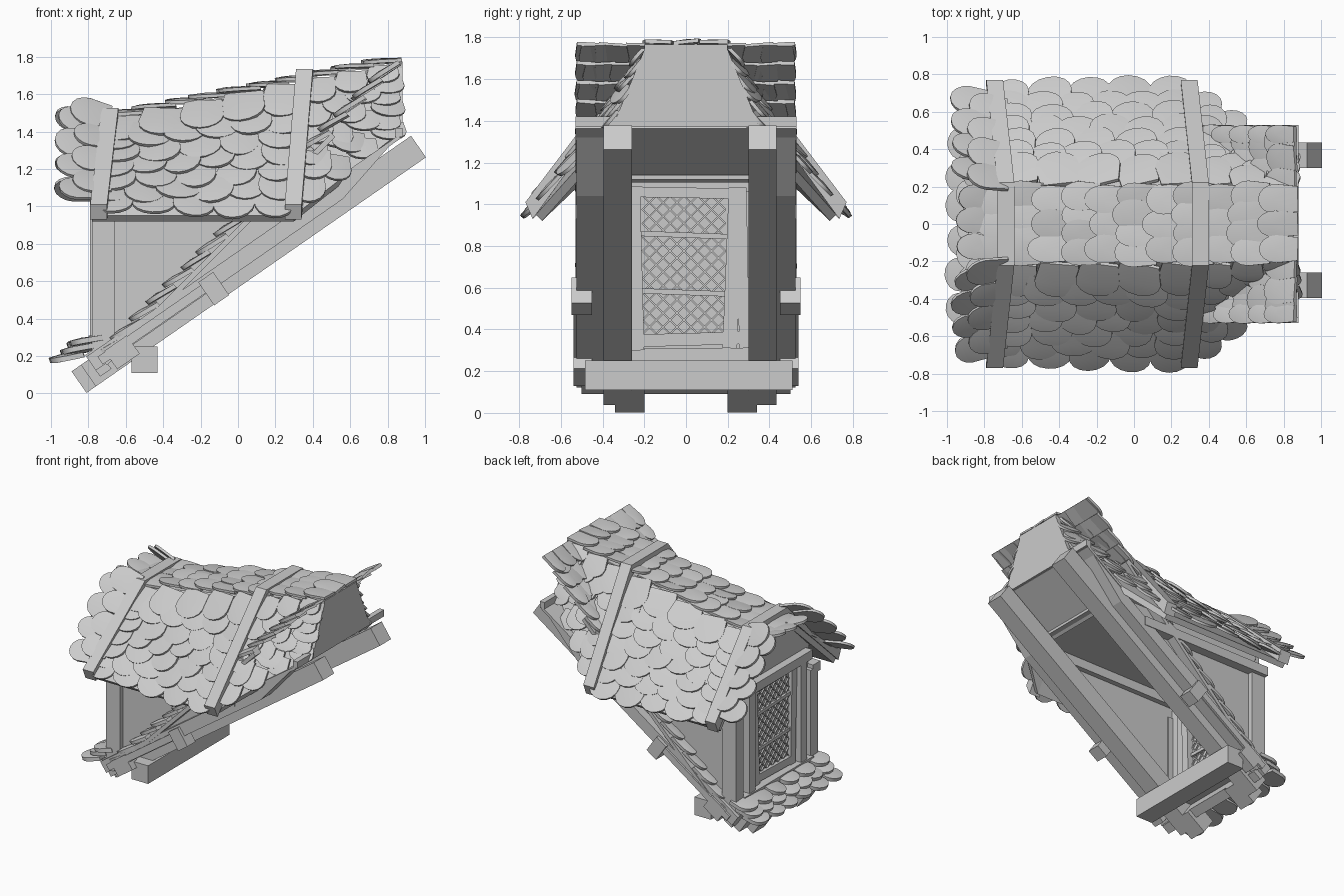
import bpy, bmesh, math, random
from mathutils import Vector as V

random.seed(4)
cube = bpy.data.objects.get("Cube")
if cube:
    bpy.data.objects.remove(cube, do_unlink=True)

mat = bpy.data.materials.new("weathered_grey")
mat.use_nodes = True
GREY = (0.6, 0.6, 0.6, 1)
mat.diffuse_color = GREY
mat.node_tree.nodes["Principled BSDF"].inputs["Base Color"].default_value = GREY


def finish(name, bm, smooth=False):
    bmesh.ops.recalc_face_normals(bm, faces=bm.faces)
    me = bpy.data.meshes.new(name)
    bm.to_mesh(me)
    bm.free()
    me.materials.append(mat)
    ob = bpy.data.objects.new(name, me)
    bpy.context.collection.objects.link(ob)
    if smooth:
        bpy.ops.object.select_all(action='DESELECT')
        ob.select_set(True)
        bpy.context.view_layer.objects.active = ob
        bpy.ops.object.shade_smooth_by_angle(angle=math.radians(35))


def loft(name, rings):
    """Skin a list of equal point rings."""
    bm = bmesh.new()
    vs = [[bm.verts.new(p) for p in ring] for ring in rings]
    n = len(vs[0])
    for a, b in zip(vs, vs[1:]):
        for i in range(n):
            j = (i + 1) % n
            bm.faces.new((a[i], a[j], b[j], b[i]))
    bm.faces.new(vs[0])
    bm.faces.new(vs[-1])
    finish(name, bm)


def prism(name, pts, vec):
    loft(name, [pts, [V(p) + V(vec) for p in pts]])


def box(name, x0, x1, y0, y1, z0, z1):
    prism(name, [(x0, y0, z0), (x1, y0, z0), (x1, y1, z0), (x0, y1, z0)], (0, 0, z1 - z0))


# Rafter line that the frame follows
DIR = V((1, 0, 0.694)).normalized()
NOR = V((-DIR.z, 0, DIR.x))


def on_slope(x, off=0):
    return V((x, 0, 0.06 + (x + 0.85) * 0.694)) + NOR * off


def slope_box(name, x0, x1, y0, y1, off, thick, point=0.0):
    lo, hi = off - thick / 2, off + thick / 2
    pts = [on_slope(x0, lo), on_slope(x1 - point, lo), on_slope(x1, hi), on_slope(x0, hi)]
    prism(name, [p + V((0, y0, 0)) for p in pts], (0, y1 - y0, 0))


# One rounded, slightly domed shingle
def shingle(bm, top, down, normal, w, length, lift=0.028, h=0.018):
    down = down.normalized()
    side = down.cross(normal).normalized()
    nor = side.cross(down).normalized()
    w *= random.uniform(0.92, 1.08)
    length *= random.uniform(0.92, 1.08)
    twist, jig = random.uniform(-0.13, 0.13), random.uniform(0, 0.008)
    side = (side + nor * twist).normalized()
    out = [(-w * 0.42, 0), (w * 0.42, 0)]
    for i in range(9):
        a = math.pi * i / 8
        out.append((w / 2 * math.cos(a), length * (0.55 + 0.45 * math.sin(a))))

    def at(s, t, n):
        return top + side * s + down * t + nor * (n + (lift + jig) * t / length)
    lower = [bm.verts.new(at(s, t, 0)) for s, t in out]
    upper = [bm.verts.new(at(s, t, h)) for s, t in out]
    peak = bm.verts.new(at(0, length * 0.6, h + 0.008))
    n = len(out)
    bm.faces.new(lower)
    for i in range(n):
        j = (i + 1) % n
        bm.faces.new((lower[i], lower[j], upper[j], upper[i]))
        bm.faces.new((upper[i], upper[j], peak))


# Staggered rows of shingles on a surface f(u, v), v running down;
# each shingle covers a fixed share of the slope below it
def rows(bm, f, hint, cols, count, w, share, last):
    for r in range(count):
        v = last * r / count
        k = cols + r % 2
        for c in range(k):
            u = (c + 0.5) / k
            down = f(u, 1) - f(u, 0)
            nor = (f(u + 0.02, v) - f(u, v)).cross(down).normalized()
            if nor.dot(V(hint)) < 0:
                nor = -nor
            shingle(bm, f(u, v) + nor * 0.005, down, nor, w, share * down.length)


def ridge(x, y=0.2):
    return V((x, y, 1.44 + (x + 0.75) * 0.2))


def patch(a, b, c, d):
    return lambda u, v: a.lerp(b, u).lerp(d.lerp(c, u), v)


def flip(p, s):
    return V((p[0], p[1] * s, p[2]))


# Roof: sloping top, two steep sides, tail ends past the rear strap
tiles = bmesh.new()
top = patch(ridge(0.88, -0.2), ridge(0.88), ridge(-0.78), ridge(-0.78, -0.2))
rows(tiles, top, (0, 0, 1), 3, 11, 0.155, 0.13, 1.0)
prism("roof_top_deck", [top(0, 0), top(1, 0), top(1, 1), top(0, 1)], (0, 0, -0.04))
for s in (1, -1):
    eave_f, eave_b, tail = V((-0.78, 0.72, 0.95)), V((0.3, 0.72, 0.95)), V((0.87, 0.32, 1.4))
    main = patch(*[flip(p, s) for p in (ridge(-0.72), ridge(0.36), eave_b, eave_f)])
    rear = patch(*[flip(p, s) for p in (ridge(0.36), ridge(0.86, 0.17), tail, eave_b)])
    rows(tiles, main, (0, s, 1), 5, 7, 0.23, 0.27, 0.9)
    rows(tiles, rear, (0, s, 1), 3, 6, 0.18, 0.25, 0.9)
    for nm, f in (("roof_side_deck", main), ("roof_tail_deck", rear)):
        prism(nm, [f(0, 0), f(1, 0), f(1, 1), f(0, 1)], (0, -0.03 * s, -0.03))
    # Shingles fanned out over the front rake, in two layers
    for i in range(4):
        for x0, v in ((-0.76, 0.1), (-0.68, 0.02)):
            p = main(0, v + i * 0.235) + V((0, 0.02 * s, 0.03))
            p.x = x0
            shingle(tiles, p, V((-1, 0.05 * s, 0.15 - 0.06 * i)), V((0, 0.67 * s, 0.74)), 0.18, 0.21)
for y in (-0.12, 0.02, 0.14):
    shingle(tiles, ridge(-0.74, y), V((-1, 0, 0.12)), V((0, 0, 1)), 0.15, 0.21)
finish("roof_shingles", tiles, True)

# Valley shingles where the dormer meets the main roof
valley = bmesh.new()
for s in (1, -1):
    def vp(x, y):
        return V((x, y * s, x + 0.89))
    prism("valley_strip", [vp(-0.72, 0.45), vp(0.5, 0.45), vp(0.5, 0.53), vp(-0.72, 0.53)], (0.02, 0, -0.02))
    for i in range(17):
        x = 0.87 - i * 0.092
        shingle(valley, vp(x, 0.48), V((-1, 0, -1)), V((-1, 0, 1)), 0.1, 0.18, 0.04, 0.024)
        for y in ((0.29, 0.41) if i % 2 else (0.22, 0.35, 0.44)):
            if x > 0.55 + (0.4 - y):
                shingle(valley, vp(x, y), V((-1, 0, -1)), V((-1, 0, 1)), 0.16, 0.18, 0.035)
finish("valley_shingles", valley, True)

# Skirt of shingles below the window
skirt = bmesh.new()
for x, z, n in ((-0.73, 0.28, 6), (-0.77, 0.235, 7), (-0.83, 0.195, 6)):
    for i in range(n):
        y = -0.44 + 0.88 * i / (n - 1)
        shingle(skirt, V((x, y, z)), V((-1, random.uniform(-.2, .2), -0.35)), V((-0.4, 0, 1)), 0.17, 0.17, 0.02, 0.028)
finish("window_skirt_shingles", skirt, True)

# Straps bent over the roof
for name, xe, xr in (("front_strap", -0.745, -0.685), ("rear_strap", 0.295, 0.355)):
    rz = ridge(xr).z
    rings = []
    for x, y, z, oy, oz in ((xe, 0.735, 0.93, 0.035, 0.08), (xr, 0.2, rz, 0.022, 0.072),
                            (xr, -0.2, rz, -0.022, 0.072), (xe, -0.735, 0.93, -0.035, 0.08)):
        rings.append([(x - 0.045, y, z), (x + 0.045, y, z),
                      (x + 0.045, y + oy, z + oz), (x - 0.045, y + oy, z + oz)])
    loft(name, rings)

# Rear end cap, sill, soffit and the ceiling inside
prism("rear_end_cap", [(0.85, -0.34, 1.4), (0.85, 0.34, 1.4), (0.85, 0.2, 1.74), (0.85, -0.2, 1.74)], (0.03, 0, 0))
box("rear_sill", 0.84, 0.88, -0.53, 0.53, 1.37, 1.42)
slope_box("rear_soffit", 0.55, 0.92, -0.53, 0.53, 0.1, 0.02)
box("ceiling", -0.71, 0.56, -0.43, 0.43, 1.12, 1.14)

# Side frames, walls and posts
for s, side in ((1, "left"), (-1, "right")):
    def sy(a, b):
        return sorted((a * s, b * s))
    mid = 0.02 + 0.347 * s
    slope_box(side + "_rafter", -0.8, 0.965, mid - 0.068, mid + 0.068, 0, 0.14)
    slope_box(side + "_outer_board", -0.76, 0.86, *sy(0.39, 0.525), 0.045, 0.09, 0.3)
    slope_box(side + "_foot", -0.85, -0.7, *sy(0.2, 0.34), 0, 0.14)
    slope_box(side + "_lower_strip", -0.72, -0.16, *sy(0.5, 0.54), 0.03, 0.05)
    slope_box(side + "_upper_clamp", -0.17, -0.09, *sy(0.45, 0.55), 0.0, 0.15)
    slope_box(side + "_lower_clamp", -0.68, -0.56, *sy(0.45, 0.54), 0.0, 0.12)
    a, b = sy(0.42, 0.46)
    prism(side + "_wall", [(-0.72, a, 0.2), (0.52, a, 1.02), (0.52, a, 1.12), (-0.72, a, 1.12)], (0, b - a, 0))
    box(side + "_corner_post", -0.78, -0.66, *sy(0.41, 0.5), 0.18, 0.97)
    box(side + "_wall_plate", -0.78, 0.34, *sy(0.44, 0.53), 0.93, 1.0)
    box(side + "_inner_plate", -0.7, 0.5, *sy(0.38, 0.43), 1.05, 1.12)
    box(side + "_front_panel", -0.73, -0.7, *sy(0.26, 0.45), 0.2, 1.1)
    box(side + "_window_post", -0.79, -0.69, *sy(0.28, 0.35), 0.27, 1.06)
box("cross_beam", -0.57, -0.43, -0.485, 0.51, 0.11, 0.25)
slope_box("front_cross_board", -0.76, -0.7, -0.5, 0.5, 0.03, 0.14)

# Front gable, sill and header
prism("front_gable", [(-0.73, -0.46, 1.07), (-0.73, 0.46, 1.07), (-0.73, 0.46, 1.16),
                      (-0.73, 0.2, 1.41), (-0.73, -0.2, 1.41), (-0.73, -0.46, 1.16)], (0.03, 0, 0))
box("window_header", -0.79, -0.68, -0.42, 0.42, 1.06, 1.13)
box("window_sill", -0.8, -0.68, -0.42, 0.42, 0.22, 0.31)

# Window: crooked inner frame, pane, bars and diagonal lattice
box("window_pane", -0.725, -0.715, -0.27, 0.28, 0.31, 1.06)


def board(name, p, q, w, x0=-0.755, x1=-0.665):
    p, q = V((x0, *p)), V((x0, *q))
    n = (q - p).cross(V((1, 0, 0))).normalized() * w / 2
    prism(name, [p - n, q - n, q + n, p + n], (x1 - x0, 0, 0))


board("frame_right", (-0.23, 0.3), (-0.25, 1.08), 0.06)
board("frame_left", (0.21, 0.31), (0.24, 1.08), 0.07)
board("frame_left_outer", (0.28, 0.31), (0.265, 1.08), 0.05)
board("frame_bottom", (-0.26, 0.345), (0.28, 0.36), 0.06)
board("frame_top", (-0.26, 1.06), (0.28, 1.05), 0.05)
for z in (0.575, 0.85):
    board("window_bar", (-0.22, z + 0.01), (0.2, z - 0.005), 0.025, -0.745, -0.695)
y0, y1, z0, z1 = -0.21, 0.19, 0.38, 1.04
for k in range(1, 16):
    c = k * (y1 - y0 + z1 - z0) / 16
    ya, yb = max(0, c - (z1 - z0)), min(y1 - y0, c)
    board("lattice_rising", (y0 + ya, z1 - c + ya), (y0 + yb, z1 - c + yb), 0.008, -0.735, -0.705)
    board("lattice_falling", (y0 + ya, z0 + c - ya), (y0 + yb, z0 + c - yb), 0.008, -0.736, -0.704)
